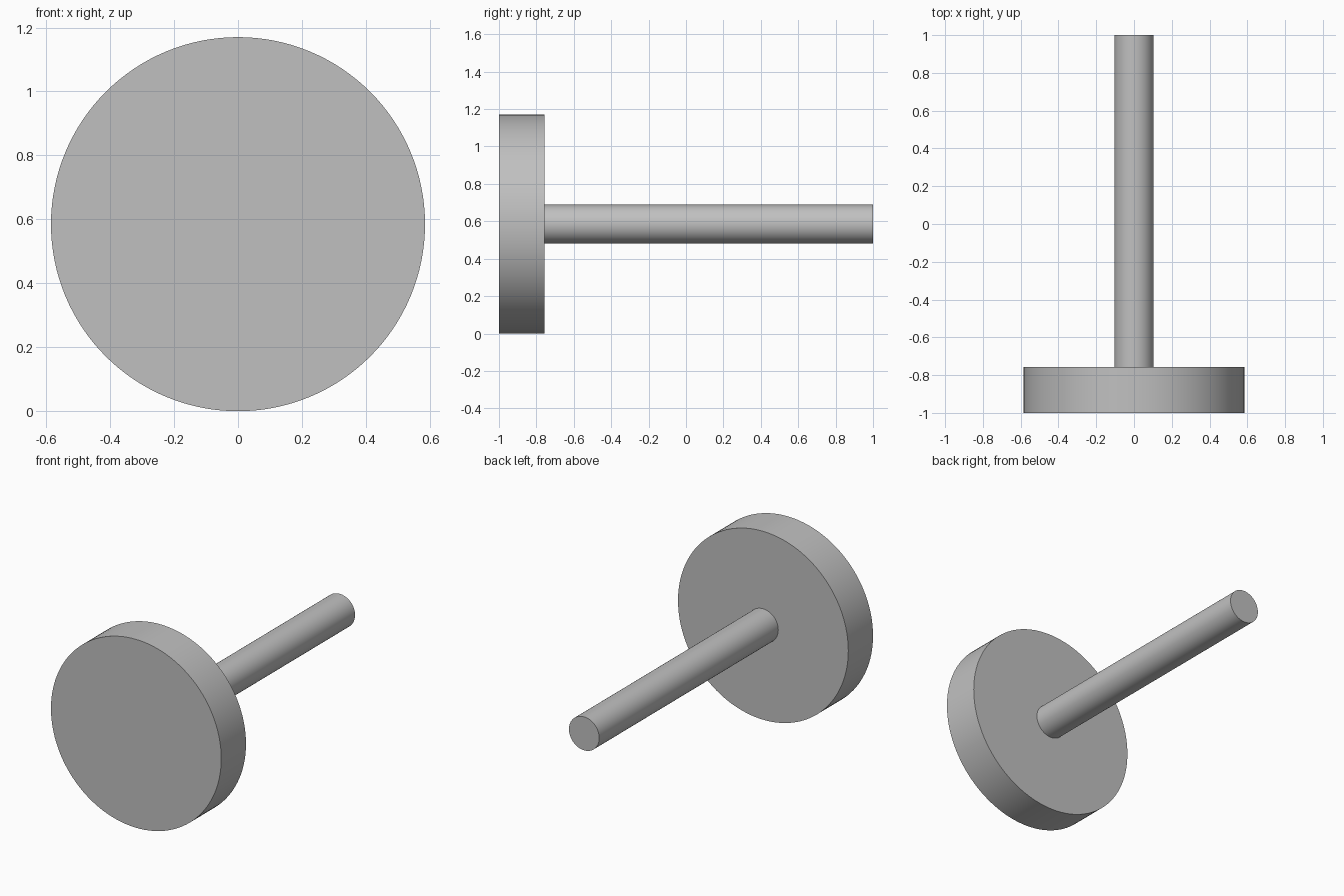
import bpy
import math

cube = bpy.data.objects.get("Cube")
if cube:
    bpy.data.objects.remove(cube, do_unlink=True)

DISC_RADIUS = 0.585
SHAFT_RADIUS = 0.104
FRONT, SHOULDER, BACK = -1.0, -0.757, 1.0

# Single plain grey for the whole part
grey = bpy.data.materials.new("plain_grey")
grey.use_nodes = True
colour = (0.53, 0.53, 0.53, 1.0)
grey.diffuse_color = colour
grey.node_tree.nodes["Principled BSDF"].inputs["Base Color"].default_value = colour


def rod(name, radius, y_start, y_end, sides):
    """Solid cylinder lying along y, centred on the disc axis."""
    bpy.ops.mesh.primitive_cylinder_add(
        vertices=sides, radius=radius, depth=y_end - y_start,
        location=(0, (y_start + y_end) / 2, DISC_RADIUS),
        rotation=(math.pi / 2, 0, 0))
    obj = bpy.context.object
    obj.name = name
    obj.data.materials.append(grey)
    bpy.ops.object.shade_smooth_by_angle(angle=math.radians(30))
    return obj


# Wide round head at the front
rod("round_head", DISC_RADIUS, FRONT, SHOULDER, 128)

# Slim shaft, sunk slightly into the head
rod("shaft", SHAFT_RADIUS, SHOULDER - 0.01, BACK, 64)
